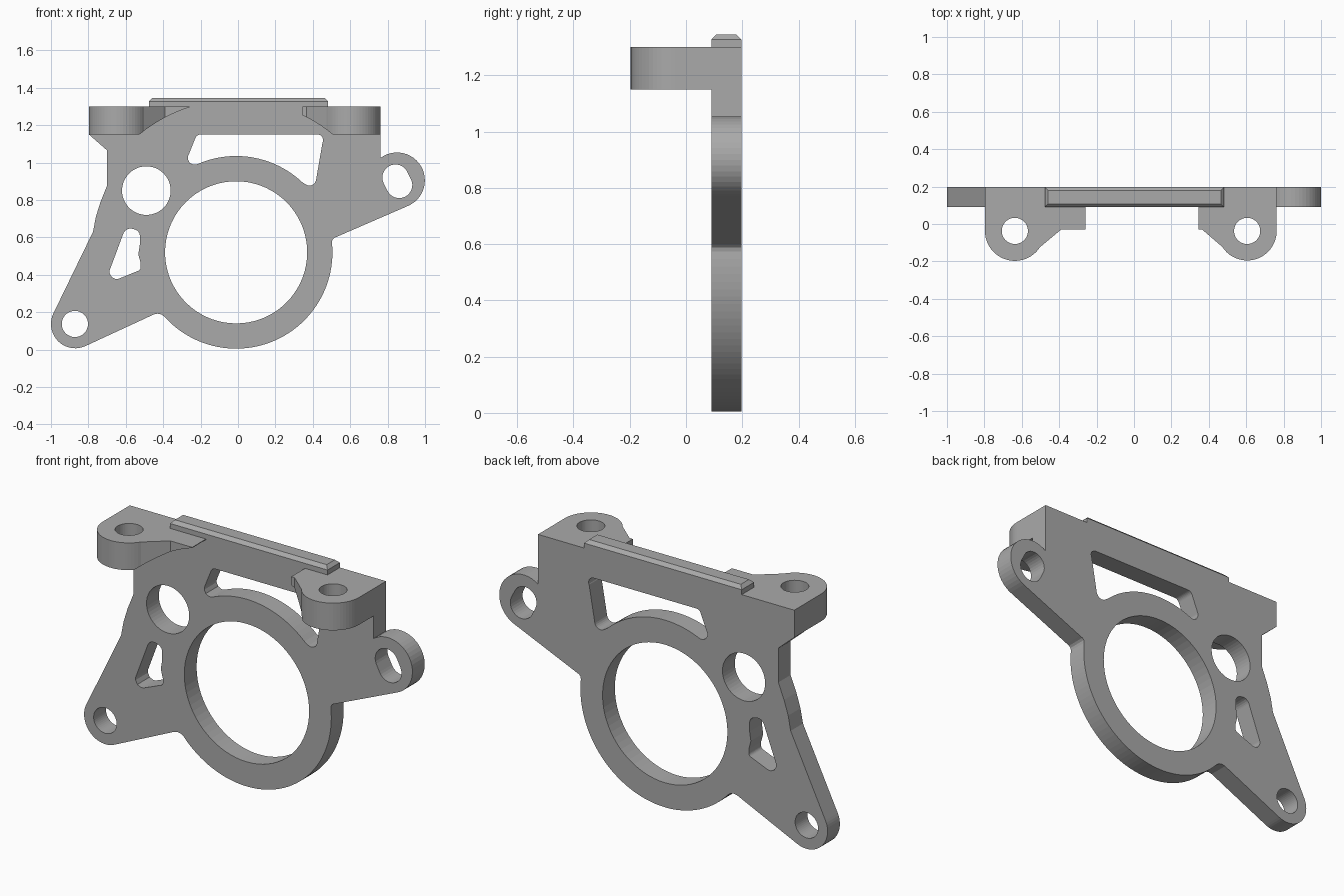
import bpy, bmesh, math
from mathutils import Vector

if "Cube" in bpy.data.objects:
    bpy.data.objects.remove(bpy.data.objects["Cube"], do_unlink=True)

grey = bpy.data.materials.new("plain grey")
grey.use_nodes = True
COLOUR = (0.4, 0.4, 0.4, 1)
grey.diffuse_color = COLOUR
grey.node_tree.nodes["Principled BSDF"].inputs["Base Color"].default_value = COLOUR

FRONT, BACK = 0.09, 0.197      # plate faces
LOW, TOP = 1.15, 1.30          # ear heights
BORE = (-0.01, 0.52)           # centre of the big ring


def arc(c, r, a, b, n=24):
    """Points on an arc, angles in degrees."""
    angles = [math.radians(a + (b - a) * i / n) for i in range(n + 1)]
    return [(c[0] + r * math.cos(t), c[1] + r * math.sin(t)) for t in angles]


def circle(c, r, n=48):
    return arc(c, r, 0, 360, n)[:-1]


def rounded(corners, n=6):
    """Polygon from (x, y, fillet radius) corners."""
    pts = []
    for i, (x, y, r) in enumerate(corners):
        p = Vector((x, y))
        if not r:
            pts.append((x, y))
            continue
        u = (Vector(corners[i - 1][:2]) - p).normalized()
        v = (Vector(corners[(i + 1) % len(corners)][:2]) - p).normalized()
        half = u.angle(v) / 2
        c = p + (u + v).normalized() * (r / math.sin(half))
        a = p + u * (r / math.tan(half)) - c
        b = p + v * (r / math.tan(half)) - c
        for k in range(n + 1):
            d = a.lerp(b, k / n).normalized() * r
            pts.append(tuple(c + d))
    return pts


def extrude(name, loops, place, depth):
    """Fill an outline with holes and push it along depth."""
    bm = bmesh.new()
    edges = []
    for loop in loops:
        vs = [bm.verts.new(place(*p)) for p in loop]
        edges += [bm.edges.new((vs[i - 1], vs[i])) for i in range(len(vs))]
    bmesh.ops.triangle_fill(bm, use_beauty=True, edges=edges)
    new = bmesh.ops.extrude_face_region(bm, geom=bm.faces[:])["geom"]
    bmesh.ops.translate(bm, vec=depth,
                        verts=[g for g in new if isinstance(g, bmesh.types.BMVert)])
    bmesh.ops.recalc_face_normals(bm, faces=bm.faces[:])
    mesh = bpy.data.meshes.new(name)
    bm.to_mesh(mesh)
    bm.free()
    mesh.materials.append(grey)
    ob = bpy.data.objects.new(name, mesh)
    bpy.context.collection.objects.link(ob)
    return ob


def combine(ob, other, operation):
    """Apply a boolean and remove the other operand."""
    mod = ob.modifiers.new(operation, 'BOOLEAN')
    mod.operation, mod.object, mod.solver = operation, other, 'EXACT'
    bpy.context.view_layer.objects.active = ob
    bpy.ops.object.modifier_apply(modifier=mod.name)
    bpy.data.objects.remove(other, do_unlink=True)


def upright(y):
    return lambda x, z: (x, y, z)


# Plate outline: lower lug, ring, side lug, top beam, left flank
outline = (
    arc((-0.87, 0.137), 0.13, 154, 295)
    + [(-0.45, 0.188), (-0.43, 0.192), (-0.41, 0.188)]
    + arc(BORE, 0.515, 222, 366, 48)
    + [(0.505, 0.588), (0.515, 0.598), (0.53, 0.604)]
    + arc((0.85, 0.905), 0.149, -66, 126)
    + [(0.763, TOP), (-0.797, TOP), (-0.797, LOW), (-0.70, 1.065),
       (-0.70, 0.877), (-0.735, 0.79), (-0.76, 0.71), (-0.775, 0.63)])

# Openings in the plate
window = rounded(
    [(0.38, 0.835, 0.035), (0.475, 1.15, 0.03), (-0.22, 1.15, 0.03), (-0.295, 0.96, 0.035)]
    + [(x, z, 0) for x, z in arc(BORE, 0.515, 114, 47, 20)])
# Sharp right-hand tip sits between the slanted side and the ring
window = rounded([(0.475, 1.15, 0.03), (-0.22, 1.15, 0.03), (-0.295, 0.965, 0.035)]
                 + [(x, z, 0) for x, z in arc(BORE, 0.515, 113, 47, 20)]) \
    + arc((0.382, 0.913), 0.036, 230, 346, 8)
pocket = rounded([(-0.60, 0.655, 0.04), (-0.525, 0.635, 0.035), (-0.525, 0.56, 0),
                  (-0.533, 0.51, 0), (-0.52, 0.46, 0), (-0.52, 0.427, 0.02),
                  (-0.715, 0.347, 0.038)])
slot = (arc((0.842, 0.92), 0.07, 25, 205, 16) + arc((0.862, 0.88), 0.07, 205, 385, 16))

plate = extrude("bracket_plate",
                [outline, circle(BORE, 0.38, 72), circle((-0.49, 0.85), 0.13),
                 circle((-0.872, 0.137), 0.07), window, pocket, slot],
                upright(FRONT), (0, BACK - FRONT, 0))

# Mounting ears, hollowed underneath by a cylinder around the ring axis
left_c, right_c = (-0.637, -0.037), (0.605, -0.037)
ears = {
    "right_ear": (left_c, [(-0.797, FRONT)] + arc(left_c, 0.16, 180, 327)
                  + [(-0.39, -0.03), (-0.258, -0.03), (-0.258, FRONT)]),
    "left_ear": (right_c, [(0.763, FRONT)] + arc(right_c, 0.158, 0, -147)
                 + [(0.365, -0.03), (0.345, -0.03), (0.345, FRONT)]),
}
for name, (centre, profile) in ears.items():
    ear = extrude(name, [profile, circle(centre, 0.07)],
                  lambda x, y: (x, y, LOW), (0, 0, TOP - LOW))
    cutter = extrude("ear_cutter", [circle(BORE, 0.815, 128)], upright(-0.4), (0, 0.8, 0))
    cutter.hide_render = True
    combine(ear, cutter, 'DIFFERENCE')
    combine(plate, ear, 'UNION')

# Chamfered rail along the top
rail = extrude("top_rail",
               [[(-0.477, TOP), (0.482, TOP), (0.482, 1.345), (-0.477, 1.345)]],
               upright(FRONT), (0, BACK - FRONT, 0))
bm = bmesh.new()
bm.from_mesh(rail.data)
bmesh.ops.dissolve_limit(bm, angle_limit=0.02, verts=bm.verts[:], edges=bm.edges[:])
rim = [e for e in bm.edges if all(v.co.z > 1.34 for v in e.verts)]
bmesh.ops.bevel(bm, geom=rim, offset=0.018, segments=1, affect='EDGES')
bm.to_mesh(rail.data)
bm.free()
